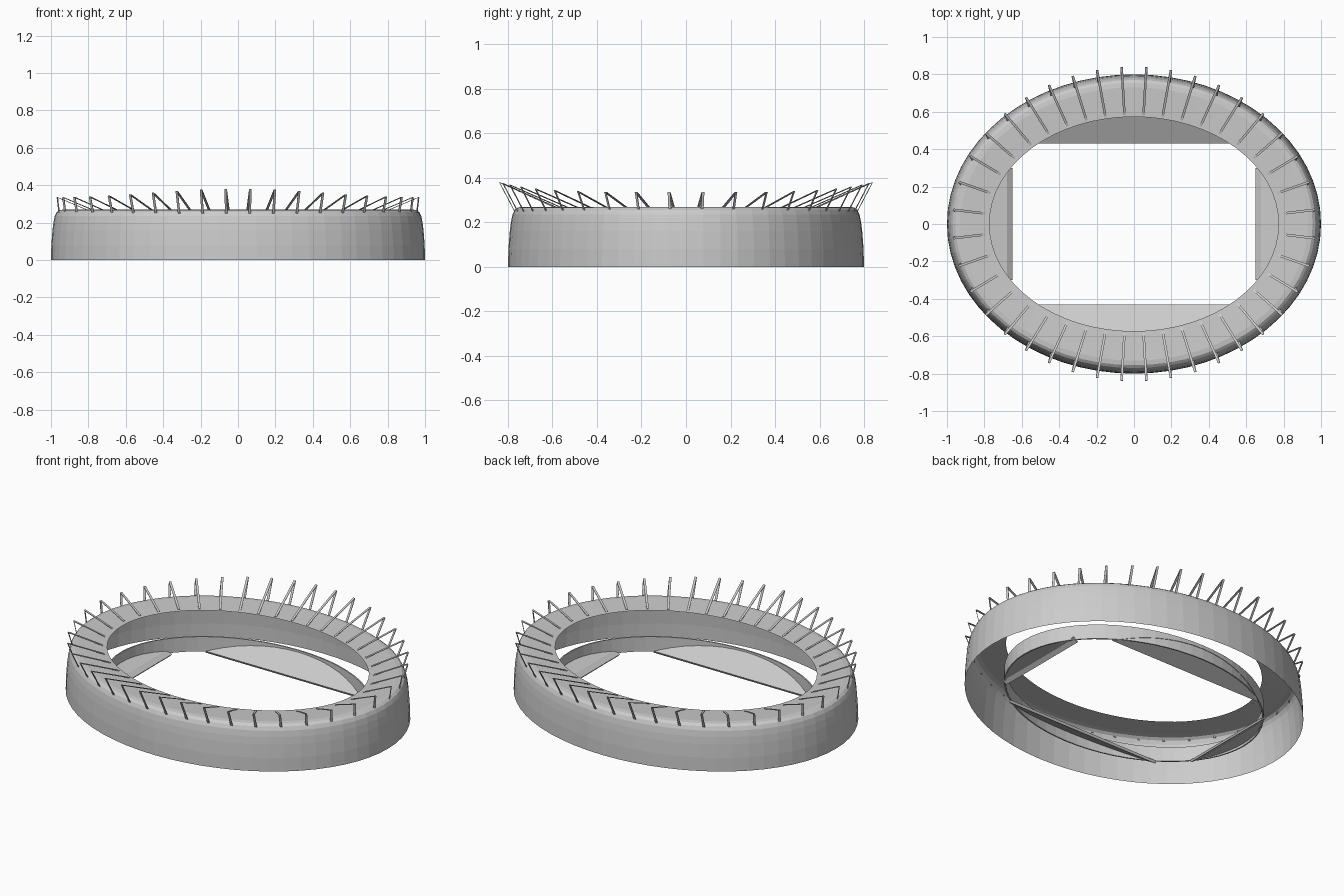
import bpy
import bmesh
from math import sin, cos, radians, acos, pi, hypot, atan2
from mathutils import Vector, Matrix

cube = bpy.data.objects.get("Cube")
if cube:
    bpy.data.objects.remove(cube, do_unlink=True)

A, B = 1.0, 0.8          # outer half-axes of the oval
SEGMENTS = 64
STRUTS = 40


def finish(bm, name):
    mesh = bpy.data.meshes.new(name)
    bm.to_mesh(mesh)
    bm.free()
    obj = bpy.data.objects.new(name, mesh)
    bpy.context.scene.collection.objects.link(obj)
    return obj


def oval_loft(name, profile):
    """Loft (inset, height) pairs around the oval."""
    bm = bmesh.new()
    rings = []
    for inset, z in profile:
        rings.append([bm.verts.new(((A - inset) * cos(2 * pi * i / SEGMENTS),
                                    (B - inset) * sin(2 * pi * i / SEGMENTS), z))
                      for i in range(SEGMENTS)])
    for low, high in zip(rings, rings[1:]):
        for i in range(SEGMENTS):
            j = (i + 1) % SEGMENTS
            bm.faces.new((low[i], low[j], high[j], high[i]))
    return finish(bm, name)


def polar_point(a, b, angle, z):
    """Point of an oval lying in the given compass direction."""
    r = 1 / hypot(cos(angle) / a, sin(angle) / b)
    return Vector((r * cos(angle), r * sin(angle), z))


def add_bar(bm, start, end, width=0.013, depth=0.003):
    """Flat bar between two points, its broad face turned along the rim."""
    along = (end - start).normalized()
    side = along.cross(Vector((0, 0, 1))).normalized()
    up = side.cross(along)
    frame = Matrix((side, along, up)).transposed().to_4x4()
    size = Matrix.Diagonal((width, (end - start).length, depth, 1))
    bmesh.ops.create_cube(
        bm, size=1, matrix=Matrix.Translation((start + end) / 2) @ frame @ size)


def seating_slab(name, chord, direction, base, slope, a=0.778, b=0.578):
    """Oval segment cut off by a straight inner edge, rising outward."""
    half = acos(chord / (a if direction.x else b))
    middle = atan2(direction.y, direction.x)
    bm = bmesh.new()
    verts = []
    steps = 20
    for i in range(steps + 1):
        t = middle - half + 2 * half * i / steps
        p = Vector((a * cos(t), b * sin(t), 0))
        p.z = base + slope * (p.dot(direction) - chord)
        verts.append(bm.verts.new(p))
    bm.faces.new(verts)
    obj = finish(bm, name)
    mod = obj.modifiers.new("Thickness", 'SOLIDIFY')
    mod.thickness = 0.015
    mod.offset = -1


# Outer wall, rounded shoulder and flat roof, open underneath
oval_loft("stadium_shell", [
    (0, 0), (0.002, 0.08), (0.008, 0.16), (0.013, 0.2), (0.02, 0.235),
    (0.03, 0.256), (0.045, 0.267), (0.07, 0.27), (0.227, 0.262)])

# Low ring wall around the pitch, behind the seating
oval_loft("pitch_wall", [
    (0.217, 0.015), (0.217, 0.103), (0.225, 0.103), (0.225, 0.015), (0.217, 0.015)])

# Sloping seating along the two long sides
for label, sign in (("back", 1), ("front", -1)):
    seating_slab(label + "_seating", 0.43, Vector((0, sign, 0)), 0.016, 0.52)

# Flatter end seating, each with a steep kerb on its inner edge
for label, sign in (("left", 1), ("right", -1)):
    seating_slab(label + "_seating", 0.68, Vector((sign, 0, 0)), 0.03, 0.15)
    bm = bmesh.new()
    add_bar(bm, Vector((0.668 * sign, -0.3, 0.016)),
            Vector((0.668 * sign, 0.3, 0.016)), 0.036, 0.012)
    bmesh.ops.rotate(bm, verts=bm.verts, cent=(0.668 * sign, 0, 0.016),
                     matrix=Matrix.Rotation(-radians(35) * sign, 3, 'Y'))
    finish(bm, label + "_kerb")

# Ring of masts leaning outward, each tied back to the roof
masts, ties = bmesh.new(), bmesh.new()
for i in range(STRUTS):
    angle = 2 * pi * (i + 0.5) / STRUTS
    skew = -radians(3) * sin(2 * angle)
    tip = polar_point(0.97, 0.84, angle, 0.335 + 0.045 * sin(angle) ** 4)
    foot = polar_point(0.96, 0.772, angle + skew * 0.4, 0.25)
    anchor = polar_point(0.8, 0.585, angle + skew, 0.264)
    add_bar(masts, foot, tip)
    add_bar(ties, anchor, tip)
finish(masts, "roof_masts")
finish(ties, "roof_ties")
